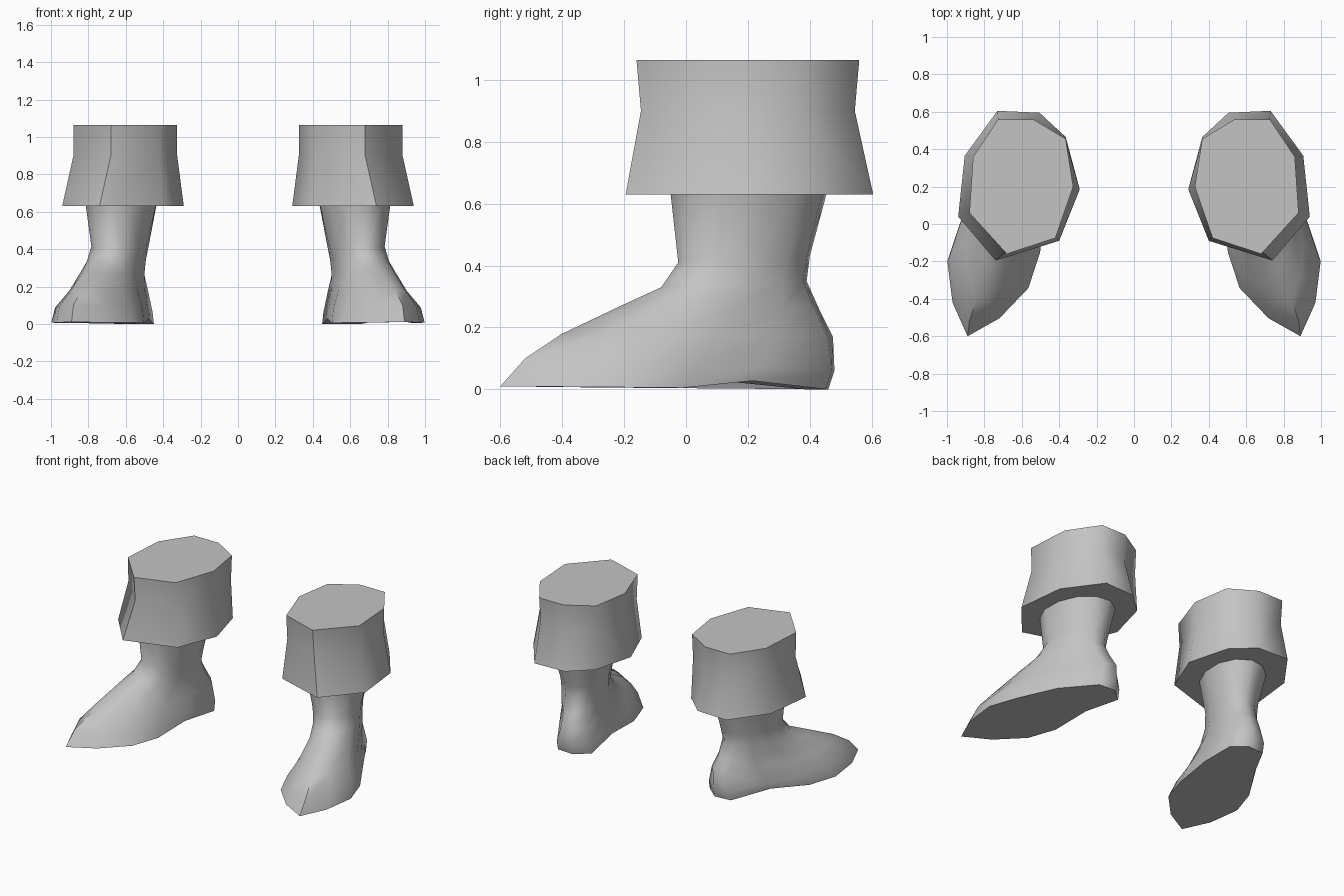
import bpy, bmesh, math
from mathutils import Vector

if "Cube" in bpy.data.objects:
    bpy.data.objects.remove(bpy.data.objects["Cube"])

grey = bpy.data.materials.new("grey")
grey.diffuse_color = (0.55, 0.55, 0.55, 1)
grey.use_nodes = True
grey.node_tree.nodes["Principled BSDF"].inputs["Base Color"].default_value = grey.diffuse_color


def loft(name, rings):
    """Skin closed rings bottom to top, cap both ends, mirror to the other side."""
    bm = bmesh.new()
    loops = [[bm.verts.new(p) for p in ring] for ring in rings]
    n = len(loops[0])
    for a, b in zip(loops, loops[1:]):
        for i in range(n):
            j = (i + 1) % n
            bm.faces.new((a[i], a[j], b[j], b[i]))
    bm.faces.new(loops[0][::-1])
    bm.faces.new(loops[-1])
    bmesh.ops.recalc_face_normals(bm, faces=bm.faces)
    mesh = bpy.data.meshes.new(name)
    bm.to_mesh(mesh)
    bm.free()
    mesh.materials.append(grey)
    ob = bpy.data.objects.new(name, mesh)
    bpy.context.collection.objects.link(ob)
    bpy.ops.object.select_all(action='DESELECT')
    ob.select_set(True)
    bpy.context.view_layer.objects.active = ob
    bpy.ops.object.shade_smooth_by_angle(angle=math.radians(60))
    ob.modifiers.new("other_side", 'MIRROR').use_mirror_merge = False
    return ob


# Outline stations along the foot: (position toe to heel, relative half width)
FOOT = [(.13, .58), (.31, 1), (.49, 1), (.72, .73), (.96, .48)]
LEG = [(.07, .5), (.25, .87), (.5, 1), (.75, .87), (.93, .5)]


def outline(front, back, width, blend, arch=0):
    """Oval between a front and a back point, blended from foot to leg shape."""
    f, b = Vector(front), Vector(back)
    axis = b - f
    side = Vector((axis.y, -axis.x, 0)).normalized() * width
    half = [(p + (q - p) * blend, u + (v - u) * blend)
            for (p, u), (q, v) in zip(FOOT, LEG)]
    lift = [Vector((0, 0, arch if i == 3 else 0)) for i in range(5)]
    outer = [f + axis * t + side * w + l for (t, w), l in zip(half, lift)]
    inner = [f + axis * t - side * w + l for (t, w), l in zip(half, lift)]
    return [f] + outer + [b] + inner[::-1]


# Foot and shaft of the boot, from sole to under the cuff
loft("boot", [
    outline((.89, -.60, .01), (.54, .46, 0), .228, 0, .025),
    outline((.88, -.52, .10), (.54, .48, .06), .215, .1),
    outline((.84, -.40, .18), (.54, .475, .17), .165, .4),
    outline((.78, -.20, .275), (.56, .43, .26), .145, .8),
    outline((.73, -.08, .33), (.57, .39, .35), .143, 1),
    outline((.69, -.025, .41), (.57, .40, .43), .148, 1),
    outline((.68, -.05, .635), (.57, .455, .635), .19, 1),
])

# Flared cuff: eight-sided, pinched slightly below the top
hem = [(.365, .465), (.505, .595), (.73, .605), (.905, .365),
       (.94, .04), (.74, -.195), (.40, -.09), (.29, .185)]
rim = [(.365, .455), (.54, .56), (.725, .56), (.86, .36),
       (.88, .06), (.68, -.16), (.42, -.075), (.325, .20)]
waist = [(.605 + (x - .605) * 1.0, .2 + (y - .2) * .96) for x, y in rim]
loft("cuff", [[(x, y, z) for x, y in ring]
              for ring, z in ((hem, .63), (waist, .90), (rim, 1.065))])
